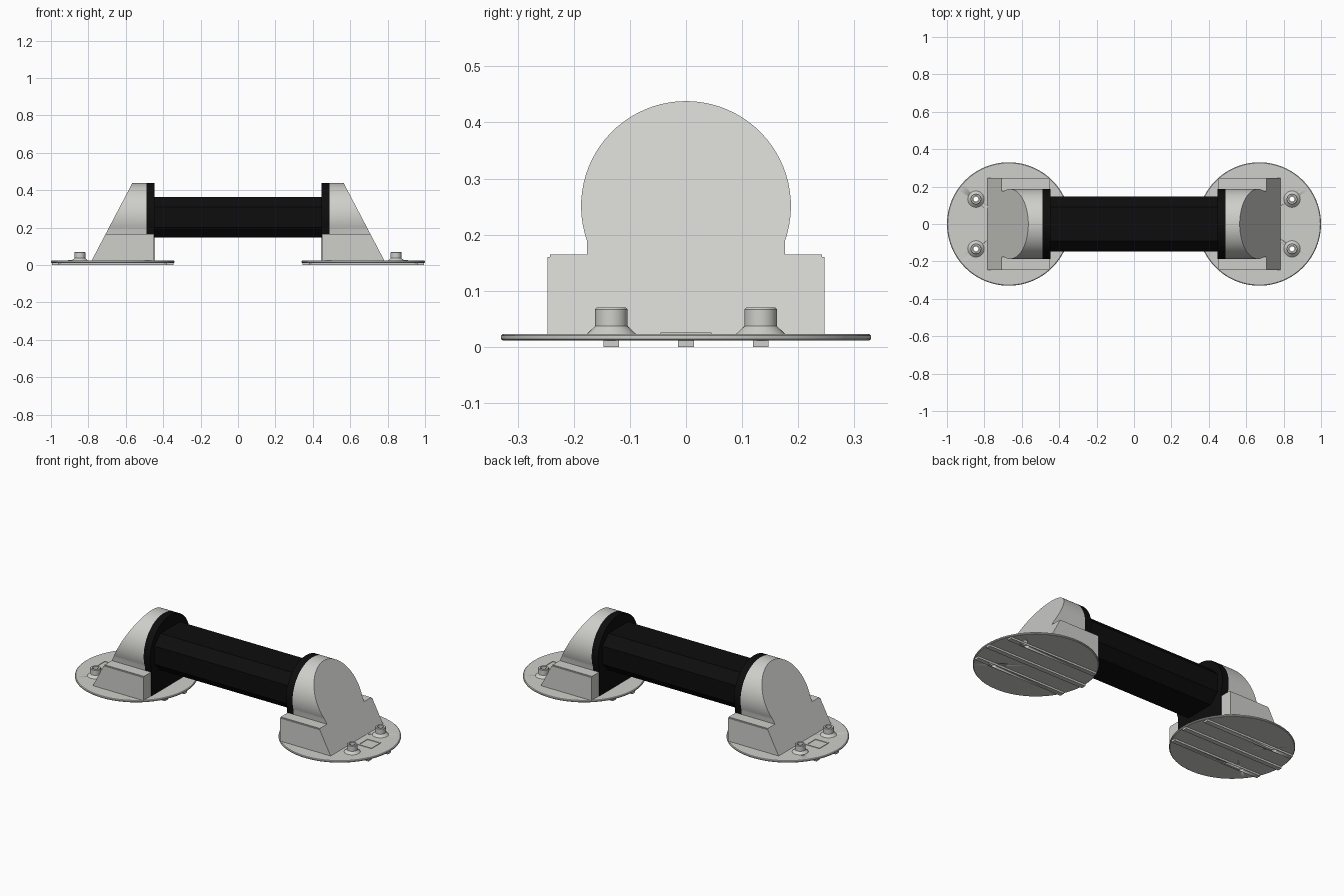
import bpy, bmesh, math
from mathutils import Vector

if "Cube" in bpy.data.objects:
    bpy.data.objects.remove(bpy.data.objects["Cube"])


def material(name, rgb):
    m = bpy.data.materials.new(name)
    m.diffuse_color = (*rgb, 1)
    m.use_nodes = True
    m.node_tree.nodes["Principled BSDF"].inputs["Base Color"].default_value = m.diffuse_color
    return m


GREY = material("light_grey", (0.62, 0.62, 0.595))
BLACK = material("black", (0.004, 0.004, 0.004))
DISC_X, DISC_R = 0.67, 0.33
SCREW_X, SCREW_Y = 0.845, 0.133


def finish(bm, name, mat, mirror=(True, False), angle=30):
    """Turn a bmesh into an object, mirrored over x and/or y."""
    bmesh.ops.recalc_face_normals(bm, faces=bm.faces)
    me = bpy.data.meshes.new(name)
    bm.to_mesh(me)
    bm.free()
    ob = bpy.data.objects.new(name, me)
    bpy.context.collection.objects.link(ob)
    me.materials.append(mat)
    bpy.ops.object.select_all(action='DESELECT')
    ob.select_set(True)
    bpy.context.view_layer.objects.active = ob
    bpy.ops.object.shade_smooth_by_angle(angle=math.radians(angle))
    if any(mirror):
        mod = ob.modifiers.new("mirror", 'MIRROR')
        mod.use_axis = (mirror[0], mirror[1], False)
        mod.use_clip = False
        mod.use_mirror_merge = False
    return ob


def prism(profile, x0, x1):
    """Extrude a (y, z) outline along x."""
    bm = bmesh.new()
    face = bm.faces.new([bm.verts.new((x0, y, z)) for y, z in profile])
    out = bmesh.ops.extrude_face_region(bm, geom=[face])
    moved = [v for v in out['geom'] if isinstance(v, bmesh.types.BMVert)]
    bmesh.ops.translate(bm, verts=moved, vec=(x1 - x0, 0, 0))
    return bm


def rect(y0, y1, z0, z1):
    return [(y0, z0), (y1, z0), (y1, z1), (y0, z1)]


def lathe(profile, centre, steps, closed=False):
    """Spin an (r, z) outline about a vertical axis."""
    bm = bmesh.new()
    vs = [bm.verts.new((r, 0, z)) for r, z in profile]
    pairs = list(zip(vs, vs[1:])) + ([(vs[-1], vs[0])] if closed else [])
    edges = [bm.edges.new(p) for p in pairs]
    bmesh.ops.spin(bm, geom=vs + edges, cent=(0, 0, 0), axis=(0, 0, 1),
                   angle=2 * math.pi, steps=steps)
    bmesh.ops.remove_doubles(bm, verts=bm.verts, dist=1e-5)
    bmesh.ops.translate(bm, verts=bm.verts, vec=(*centre, 0))
    return bm


def slope_cut(bm):
    """Trim the outer side along the slanted bracket face."""
    out = bmesh.ops.bisect_plane(bm, geom=bm.verts[:] + bm.edges[:] + bm.faces[:],
                                 plane_co=Vector((0.565, 0, 0.438)),
                                 plane_no=Vector((0.41, 0, 0.215)), clear_outer=True)
    cut = [e for e in out['geom_cut'] if isinstance(e, bmesh.types.BMEdge)]
    bmesh.ops.holes_fill(bm, edges=cut)
    return bm


# Keyhole outline: round head on a straight neck
KR, KZ, NECK = 0.187, 0.251, 0.176
a0 = -math.acos(NECK / KR)
keyhole = [(-NECK, 0.02), (NECK, 0.02)]
for i in range(49):
    a = a0 + (math.pi - 2 * a0) * i / 48
    keyhole.append((KR * math.cos(a), KZ + KR * math.sin(a)))

# Brackets, collars and side blocks
finish(slope_cut(prism(keyhole, 0.49, 0.85)), "bracket", GREY)
finish(prism(keyhole, 0.447, 0.49), "collar", BLACK)
block = slope_cut(prism(rect(0.17, 0.247, 0.02, 0.165), 0.45, 0.85))
outer = [e for e in block.edges if all(v.co.y > 0.24 and v.co.z > 0.1 for v in e.verts)]
bmesh.ops.bevel(block, geom=outer, offset=0.005, segments=2, affect='EDGES')
finish(block, "side_block", GREY, (True, True))

# Chamfered grip bar
hy, hz, cy, cz = 0.146, 0.109, 0.055, 0.055
half = [(hy, -hz + cz), (hy, hz - cz), (hy - cy, hz)]
bar = half + [(-y, z) for y, z in reversed(half)] + [(-hy + cy, -hz), (hy - cy, -hz)]
finish(prism([(y, z + 0.255) for y, z in bar], -0.46, 0.46), "grip_bar", BLACK, (False, False))

# Base discs with rounded rims, and runner ribs underneath
disc = finish(lathe([(0, 0.011), (DISC_R - 0.004, 0.011), (DISC_R, 0.014), (DISC_R, 0.020),
                     (DISC_R - 0.004, 0.023), (0, 0.023)], (DISC_X, 0), 96), "base_disc", GREY)
ribs = []
for name, y in (("middle_rib", 0), ("front_rib", -SCREW_Y), ("back_rib", SCREW_Y)):
    h = math.sqrt(DISC_R ** 2 - (abs(y) + 0.014) ** 2) - 0.004
    ribs.append(finish(prism(rect(y - 0.014, y + 0.014, 0, 0.0115), DISC_X - h, DISC_X + h),
                       name, GREY))

# Screw heads on conical seats, with a bore
finish(lathe([(0.013, 0.022), (0.045, 0.022), (0.029, 0.037), (0.029, 0.067), (0.026, 0.070),
              (0.017, 0.070), (0.017, 0.045), (0.013, 0.045)],
             (SCREW_X, SCREW_Y), 32, True), "screw", GREY, (True, True))

# Hidden cutter for the screw bores
bore = finish(lathe([(0, -0.05), (0.013, -0.05), (0.013, 0.06), (0, 0.06)],
                    (SCREW_X, SCREW_Y), 24), "bore_cutter", GREY, (True, True))
bore.hide_render = True
bore.display_type = 'WIRE'
for ob in [disc] + ribs[1:]:
    mod = ob.modifiers.new("bores", 'BOOLEAN')
    mod.operation = 'DIFFERENCE'
    mod.object = bore

# Thin square frame between the screws
fx, w, t = 0.865, 0.045, 0.006
for name, x0, x1, y0, y1 in (("frame_inner", fx - w, fx - w + t, -w, w),
                             ("frame_outer", fx + w - t, fx + w, -w, w)):
    finish(prism(rect(y0, y1, 0.022, 0.026), x0, x1), name, GREY)
finish(prism(rect(w - t, w, 0.022, 0.026), fx - w + t, fx + w - t), "frame_side", GREY, (True, True))
